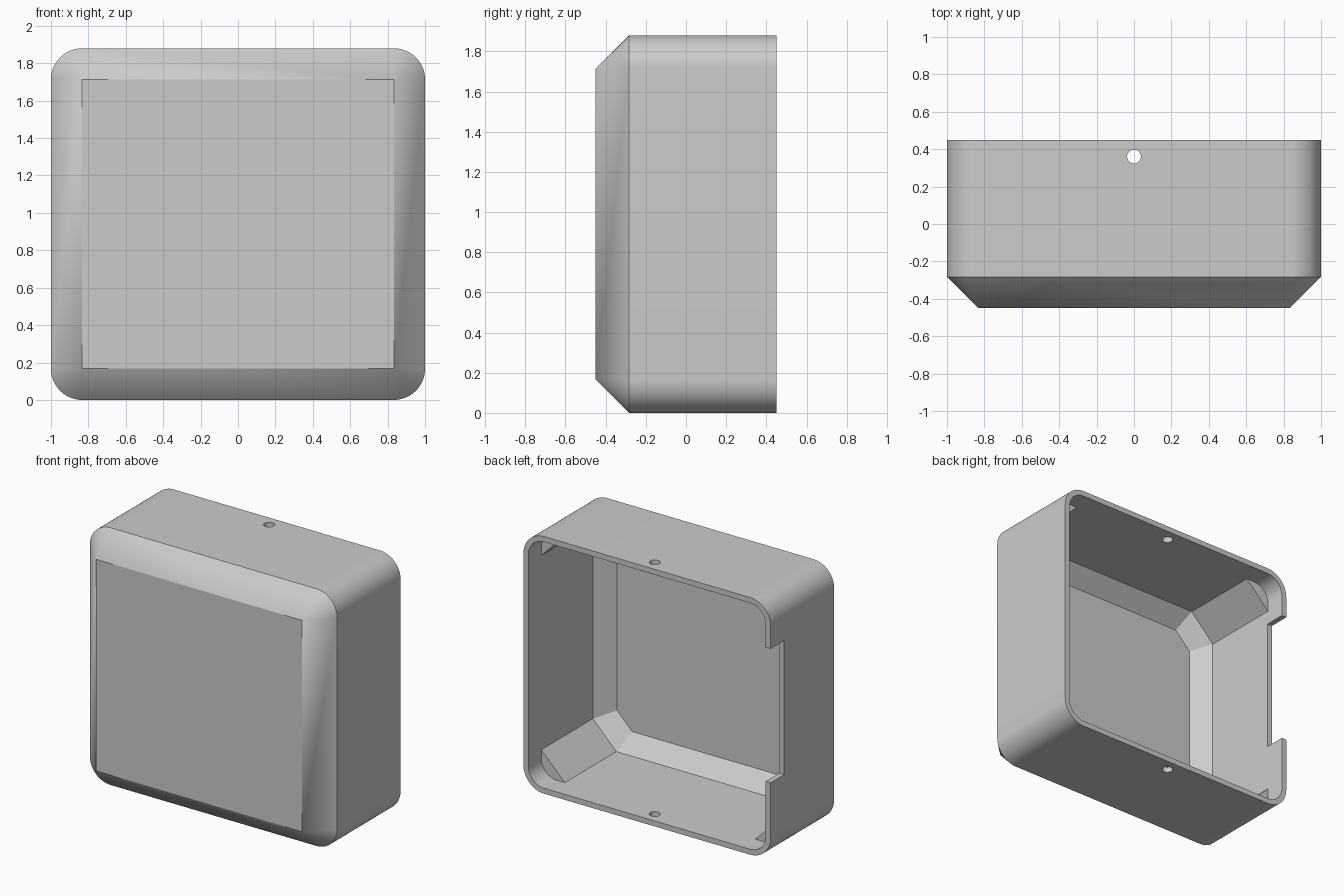
import bpy, bmesh
from math import sin, cos, pi
from mathutils import Matrix, Vector

if "Cube" in bpy.data.objects:
    bpy.data.objects.remove(bpy.data.objects["Cube"], do_unlink=True)

HALF_W, HALF_H, WALL = 1.0, 0.94, 0.04
BACK, FRONT = 0.45, -0.45
BEVEL = 0.167

plastic = bpy.data.materials.new("grey_plastic")
plastic.use_nodes = True
GREY = (0.6, 0.6, 0.6, 1)
plastic.diffuse_color = GREY
plastic.node_tree.nodes["Principled BSDF"].inputs["Base Color"].default_value = GREY


def ring(y, inset, corner, steps):
    """Rectangle at depth y with rounded corners, or cut corners if steps is 1."""
    points = []
    for k, (sx, sz) in enumerate([(1, 1), (-1, 1), (-1, -1), (1, -1)]):
        for i in range(steps + 1):
            a = (k + i / steps) * pi / 2
            ux, uz = cos(a), sin(a)
            if i in (0, steps):
                ux, uz = round(ux), round(uz)
            x = sx * (HALF_W - inset - corner) + corner * ux
            z = sz * (HALF_H - inset - corner) + corner * uz
            points.append(Vector((x, y, z + HALF_H)))
    return points


def finish(name, bm):
    bmesh.ops.remove_doubles(bm, verts=bm.verts, dist=1e-5)
    bmesh.ops.recalc_face_normals(bm, faces=bm.faces)
    mesh = bpy.data.meshes.new(name)
    bm.to_mesh(mesh)
    bm.free()
    mesh.materials.append(plastic)
    obj = bpy.data.objects.new(name, mesh)
    bpy.context.collection.objects.link(obj)
    return obj


def loft(name, rings):
    """Closed solid through rings of equal point count."""
    bm = bmesh.new()
    loops = [[bm.verts.new(p) for p in r] for r in rings]
    n = len(loops[0])
    for a, b in zip(loops, loops[1:]):
        for i in range(n):
            j = (i + 1) % n
            bm.faces.new((a[i], a[j], b[j], b[i]))
    bm.faces.new(loops[0])
    bm.faces.new(loops[-1])
    return finish(name, bm)


# Outer shell: rounded box whose front tapers to a square-cornered face
cover = loft("cover_shell", [
    ring(FRONT, BEVEL, 0, 16),
    ring(FRONT + BEVEL, 0, BEVEL, 16),
    ring(BACK, 0, BEVEL, 16),
])

# Main cavity with diagonal corners and a bevelled floor
inner_bevel, leg = 0.115, 0.19
floor = FRONT + WALL
cavity = loft("cavity_cutter", [
    ring(floor, WALL + inner_bevel, leg - inner_bevel * (2 - 2 ** 0.5), 1),
    ring(floor + inner_bevel, WALL, leg, 1),
    ring(0.35, WALL, leg, 1),
])

# Rounded mouth of the cavity, leaving a small ledge in each corner
mouth = loft("mouth_cutter", [ring(y, WALL, BEVEL - WALL, 16) for y in (0.30, 0.60)])

# Notch in the rim of one side wall
bm = bmesh.new()
bmesh.ops.create_cube(bm, size=1, matrix=Matrix.Translation((-1, 0.45, 1.06))
                      @ Matrix.Diagonal((0.2, 0.31, 0.98, 1)))
notch = finish("notch_cutter", bm)

# Screw holes through the top and bottom walls
bm = bmesh.new()
bmesh.ops.create_cone(bm, cap_ends=True, segments=32, radius1=0.037, radius2=0.037,
                      depth=2.4, matrix=Matrix.Translation((0, 0.36, HALF_H)))
holes = finish("hole_cutter", bm)

bpy.ops.object.select_all(action="DESELECT")
cover.select_set(True)
bpy.context.view_layer.objects.active = cover
for cutter in (cavity, mouth, notch, holes):
    cutter.hide_render = True
    mod = cover.modifiers.new(cutter.name, "BOOLEAN")
    mod.operation, mod.solver, mod.object = "DIFFERENCE", "EXACT", cutter
    bpy.ops.object.modifier_apply(modifier=mod.name)
    bpy.data.objects.remove(cutter, do_unlink=True)

bpy.ops.object.shade_smooth_by_angle(angle=pi / 6)
